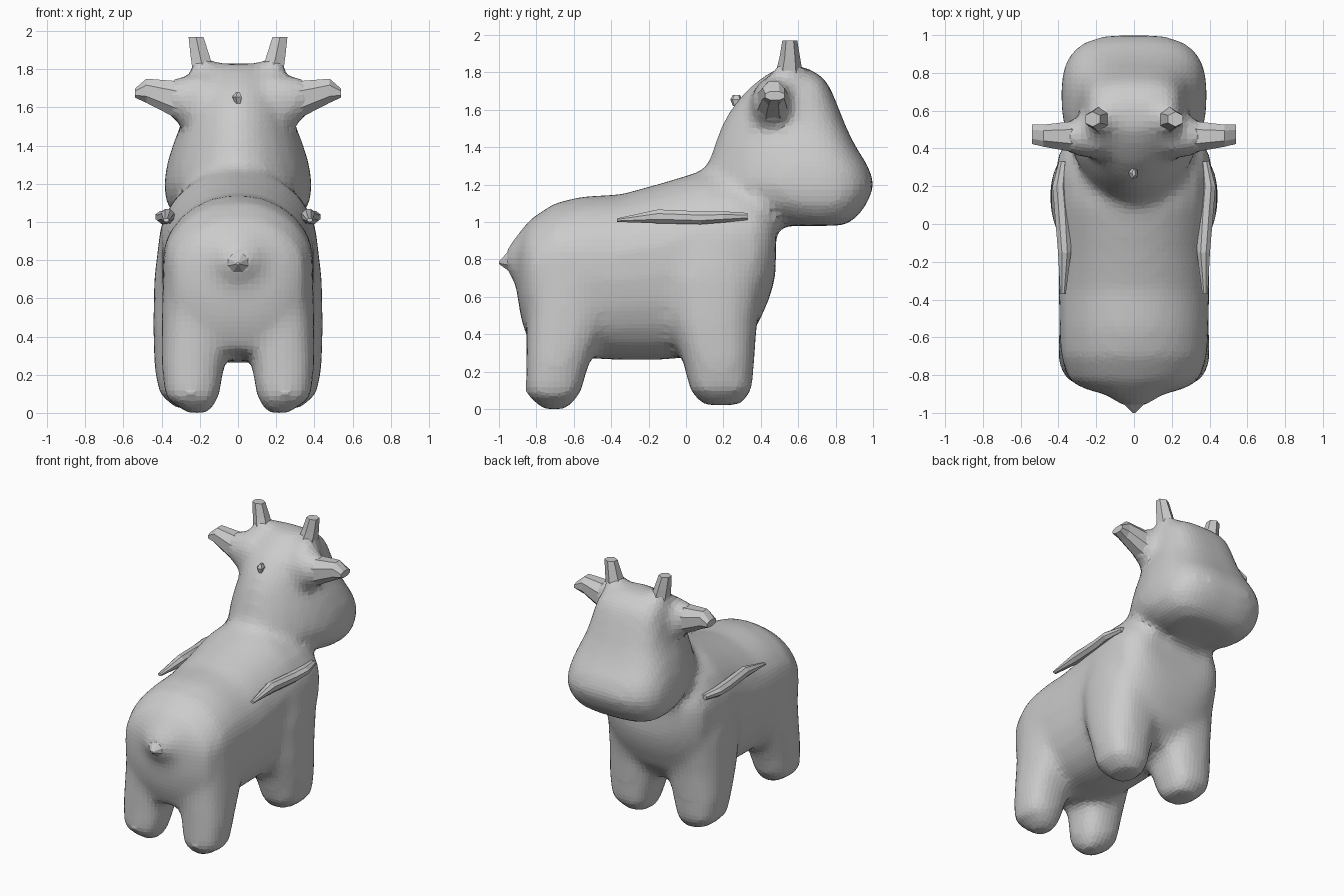
import bpy, bmesh
from math import cos, sin, pi
from mathutils import Vector

AXES = {'x': (0, 1, 2), 'y': (1, 0, 2), 'z': (2, 0, 1)}


def power(v, n):
    return (1 if v >= 0 else -1) * abs(v) ** (2 / n)


def loft(bm, axis, sections, sides=24, n=2.0, n_front=None, sx=1):
    """Skin superellipse sections (t, a_min, a_max, b_min, b_max[, b_mid]) along an axis."""
    t_i, a_i, b_i = AXES[axis]
    rings = []
    for t, a0, a1, b0, b1, *mid in sections:
        b_mid = mid[0] if mid else (b0 + b1) / 2
        ring = []
        for k in range(sides):
            ang = 2 * pi * (k + 0.5) / sides
            c, s = cos(ang), sin(ang)
            e = n_front if (n_front and s > 0) else n
            p = Vector()
            p[t_i] = t
            p[a_i] = (a0 + a1) / 2 + (a1 - a0) / 2 * power(c, e)
            p[b_i] = b_mid + ((b1 - b_mid) if s > 0 else (b_mid - b0)) * power(s, e)
            p.x *= sx
            ring.append(bm.verts.new(p))
        rings.append(ring)
    faces = [bm.faces.new(rings[0]), bm.faces.new(rings[-1])]
    for r, q in zip(rings, rings[1:]):
        for k in range(sides):
            j = (k + 1) % sides
            faces.append(bm.faces.new((r[k], r[j], q[j], q[k])))
    bmesh.ops.recalc_face_normals(bm, faces=faces)


def finish(bm, name, mirror=False):
    me = bpy.data.meshes.new(name)
    bm.to_mesh(me)
    bm.free()
    ob = bpy.data.objects.new(name, me)
    bpy.context.collection.objects.link(ob)
    if mirror:
        ob.modifiers.new("mirror", 'MIRROR')
    return ob


# Torso, legs, head and the roots of ears, horns and tail fused into one skin
bm = bmesh.new()
torso = [(-.91, .10, .66, .88), (-.88, .25, .47, .95), (-.83, .345, .33, 1.02),
         (-.70, .39, .30, 1.105), (-.55, .397, .27, 1.14), (-.35, .40, .26, 1.15), (-.15, .40, .26, 1.205),
         (.10, .41, .28, 1.28), (.26, .42, .31, 1.27), (.38, .40, .44, 1.22), (.45, .34, .60, 1.15),
         (.48, .27, .72, 1.12)]
loft(bm, 'y', [(y, -w, w, lo, hi, lo + .6 * (hi - lo)) for y, w, lo, hi in torso], n=2.5, n_front=2.0)

head = [(.98, .22, .52, .84), (1.02, .32, .38, .91), (1.10, .38, .20, .97), (1.20, .39, .08, 1.01),
        (1.30, .375, .11, .975), (1.40, .345, .145, .91), (1.50, .305, .18, .86), (1.60, .28, .235, .82),
        (1.70, .26, .315, .78), (1.77, .23, .40, .74), (1.83, .14, .50, .64)]
loft(bm, 'z', [(z, -w, w, b, f, b + .62 * (f - b)) for z, w, b, f in head], n=1.85, n_front=3.0)

back_leg = [(0, .15, .27, -.77, -.63), (.08, .10, .385, -.86, -.565), (.25, .07, .40, -.855, -.515),
            (.45, .02, .40, -.855, -.42), (.70, .02, .395, -.85, -.36), (.92, .05, .34, -.76, -.45)]
front_leg = [(.02, .14, .32, .09, .29), (.10, .11, .415, .02, .355), (.25, .07, .44, -.015, .365),
             (.45, .02, .445, -.09, .38), (.70, .02, .44, -.14, .42), (.95, .05, .41, -.10, .41)]
ear_root = [(.18, .34, .60, 1.47, 1.79), (.27, .35, .575, 1.49, 1.77), (.38, .38, .545, 1.56, 1.745)]
horn_root = [(1.68, .04, .27, .43, .70), (1.79, .09, .25, .465, .645), (1.85, .125, .255, .48, .62)]
for side in (1, -1):
    loft(bm, 'z', back_leg, n=2.5, sx=side)
    loft(bm, 'z', front_leg, n=2.5, sx=side)
    loft(bm, 'x', ear_root, n=2, sides=12, sx=side)
    loft(bm, 'z', horn_root, n=2, sides=10, sx=side)
loft(bm, 'y', [(-.84, -.26, .26, .56, 1.01), (-.90, -.16, .16, .66, .935), (-.96, -.07, .07, .735, .855)])
body = finish(bm, "body")
rm = body.modifiers.new("fuse", 'REMESH')
rm.mode = 'VOXEL'
rm.voxel_size = 0.033
sm = body.modifiers.new("soften", 'SMOOTH')
sm.factor = 0.5
sm.iterations = 9

# Ear tips
bm = bmesh.new()
loft(bm, 'x', [(.22, .36, .57, 1.51, 1.75), (.32, .375, .55, 1.535, 1.745),
               (.48, .405, .53, 1.62, 1.755), (.54, .42, .53, 1.65, 1.70)], sides=8, n=2.3)
finish(bm, "ear_tips", True)

# Horn tips
bm = bmesh.new()
loft(bm, 'z', [(1.74, .11, .24, .48, .63), (1.82, .125, .25, .485, .62),
               (1.88, .145, .257, .50, .61), (1.97, .175, .265, .515, .595)], sides=6)
finish(bm, "horn_tips", True)

# Pointed tail tip
bm = bmesh.new()
loft(bm, 'y', [(-.86, -.17, .17, .66, .95), (-.93, -.085, .085, .72, .87), (-1.0, -.008, .008, .775, .79)], sides=8)
finish(bm, "tail_tip")

# Thin skin folds along the flanks
bm = bmesh.new()
loft(bm, 'y', [(-.37, .36, .392, 1.0, 1.02), (-.15, .33, .405, .99, 1.07), (.08, .34, .425, .985, 1.06),
               (.20, .35, .435, .995, 1.06), (.33, .35, .40, 1.01, 1.05)], sides=8)
finish(bm, "flank_folds", True)

# Small tuft behind the head
bm = bmesh.new()
loft(bm, 'z', [(1.62, -.015, .015, .25, .29), (1.655, -.03, .025, .235, .30), (1.68, -.01, .01, .25, .29)], sides=5)
finish(bm, "neck_tuft")
